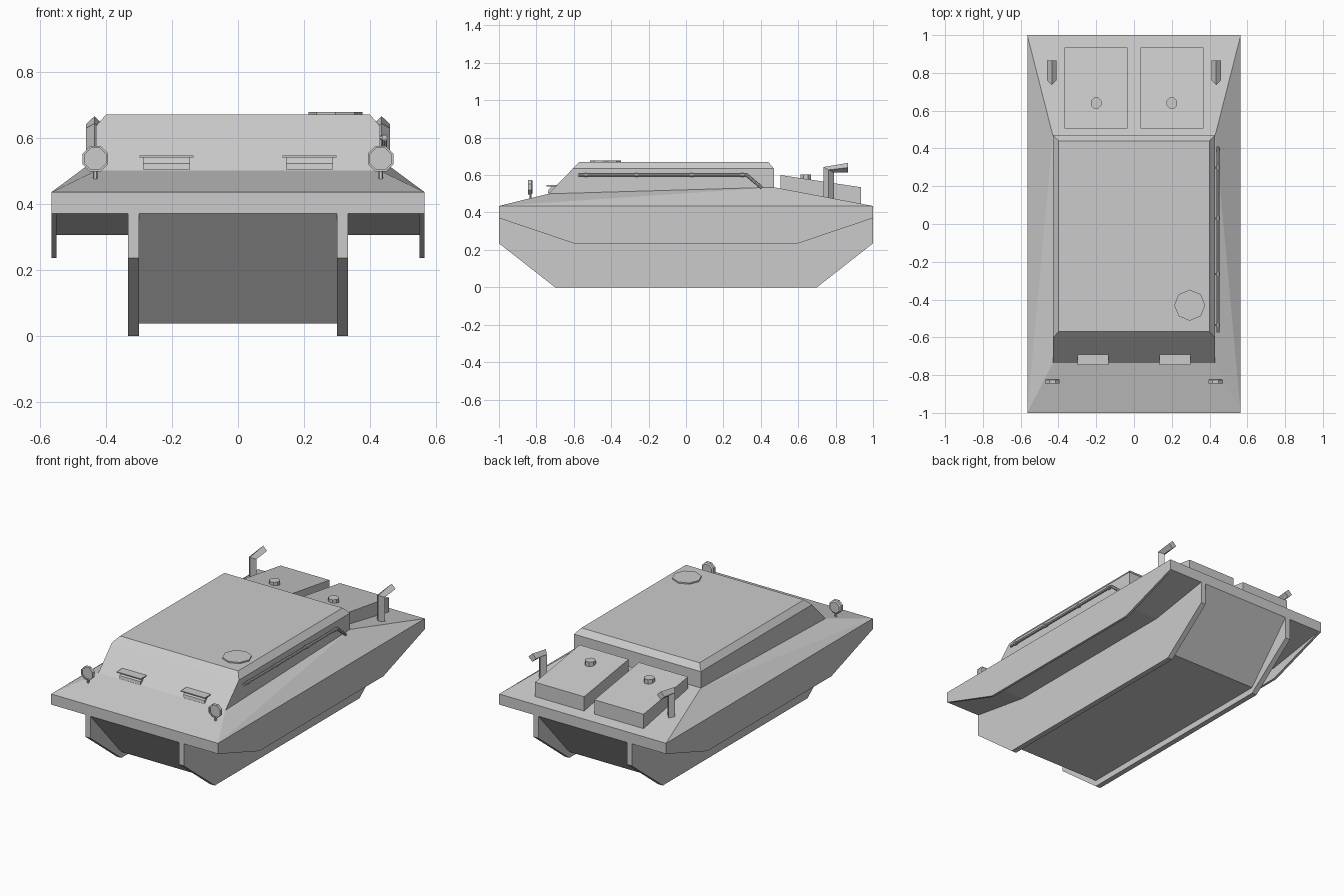
import bpy, bmesh, math
from mathutils import Matrix, Vector

if "Cube" in bpy.data.objects:
    bpy.data.objects.remove(bpy.data.objects["Cube"])


def finish(name, bm):
    bmesh.ops.recalc_face_normals(bm, faces=bm.faces)
    me = bpy.data.meshes.new(name)
    bm.to_mesh(me)
    bm.free()
    ob = bpy.data.objects.new(name, me)
    bpy.context.collection.objects.link(ob)
    return ob


def mirror(ob):
    ob.modifiers.new("mirror", 'MIRROR')
    return ob


def loft(name, rings):
    """Skin a list of equal-sized point rings and cap both ends."""
    bm = bmesh.new()
    vs = [[bm.verts.new(p) for p in r] for r in rings]
    n = len(vs[0])
    for a, b in zip(vs, vs[1:]):
        for i in range(n):
            j = (i + 1) % n
            bm.faces.new((a[i], a[j], b[j], b[i]))
    bm.faces.new(vs[0])
    bm.faces.new(vs[-1])
    return finish(name, bm)


def prism(name, profile, x0, x1):
    """Extrude a side (y, z) profile across x."""
    return loft(name, [[(x, y, z) for y, z in profile] for x in (x0, x1)])


def hull(name, half_points):
    """Convex solid from points given for +x and mirrored to -x."""
    bm = bmesh.new()
    for x, y, z in half_points:
        bm.verts.new((x, y, z))
        bm.verts.new((-x, y, z))
    bmesh.ops.convex_hull(bm, input=bm.verts)
    bmesh.ops.dissolve_limit(bm, angle_limit=0.005, verts=bm.verts, edges=bm.edges)
    return finish(name, bm)


def turned(name, center, axis, profile, sides=8, turn=0.0):
    """Stack of polygon rings, profile = (radius, offset along axis)."""
    rot = Vector((0, 0, 1)).rotation_difference(Vector(axis)).to_matrix()
    c = Vector(center)
    return loft(name, [[c + rot @ Vector((r * math.cos(turn + math.tau * i / sides),
                                          r * math.sin(turn + math.tau * i / sides), h))
                        for i in range(sides)] for r, h in profile])


# Upper hull and cabin
hull("upper_hull", [(.565, -1, .37), (.565, 1, .37), (.565, -1, .435),
                    (.565, 1, .435), (.43, .47, .535)])
hull("cabin", [(.43, -.735, .50), (.43, .47, .50), (.43, -.605, .635),
               (.43, .47, .635), (.40, -.57, .67), (.40, .44, .67)])
# Front glacis plate that meets the cabin foot
hull("glacis", [(.565, -1, .435), (.43, -.735, .50), (.43, .47, .535), (.43, .47, .45)])

# Lower hull, track plates, sponsons and skirts
prism("lower_hull", [(-1, .37), (-.7, .037), (.7, .037), (1, .37)], -.30, .30)
mirror(prism("track_plates", [(-1, .37), (-1, .235), (-.7, 0), (.7, 0), (1, .235), (1, .37)],
             .30, .333))
mirror(prism("sponsons", [(-1, .37), (-.6, .305), (.6, .305), (1, .37)], .333, .55))
mirror(prism("skirts", [(-1, .37), (-.6, .235), (.6, .235), (1, .37)], .55, .565))

# Rear engine boxes with caps
mirror(prism("engine_boxes", [(.505, .50), (.505, .60), (.935, .535), (.935, .43)],
             .035, .367))
mirror(turned("engine_caps", (.2, .64, .56), (0, 0, 1), [(.031, 0), (.031, .043)],
              turn=math.pi / 8))

# Exhausts: diamond tubes bent backwards
X, W = .435, .026


def diamond(outer, inner):
    m = ((outer[0] + inner[0]) / 2, (outer[1] + inner[1]) / 2)
    return [(X, *outer), (X + W, *m), (X, *inner), (X - W, *m)]


mirror(loft("exhausts", [diamond((.735, .46), (.79, .46)),
                         diamond((.735, .643), (.79, .613)),
                         diamond((.865, .665), (.865, .615))]))

# Headlights with recessed lens and stem
mirror(turned("headlights", (.432, -.82, .536), (0, -1, 0),
              [(.034, 0), (.042, .006), (.042, .025), (.035, .025), (.035, .019)],
              turn=math.pi / 8))
mirror(turned("headlight_stems", (.432, -.832, .465), (0, 0, 1), [(.007, 0), (.007, .04)], 6))

# Vision slits with visors
mirror(prism("vision_visors", [(-.747, .540), (-.747, .546), (-.68, .546), (-.68, .540)],
             .135, .299))
mirror(prism("vision_blocks", [(-.738, .503), (-.735, .521), (-.716, .540), (-.68, .540),
                               (-.68, .503)], .145, .288))

# Roof hatch
turned("roof_hatch", (.295, -.43, .665), (0, 0, 1), [(.082, 0), (.082, .013)])

# Side rail with collars and pegs
rail = [(-.575, .60), (.325, .60), (.405, .532)]
R = .008
rings = []
for (y, z), d in zip(rail, [(0, 1), (.35, 1.0), (.65, .76)]):
    rings.append([(.444 + R * math.cos(a), y + R * d[0] * math.sin(a), z + R * d[1] * math.sin(a))
                  for a in [math.tau * i / 8 for i in range(8)]])
loft("side_rail", rings)
for y in (-.535, -.265, .03, .30):
    turned("rail_collar", (.444, y - .009, .60), (0, 1, 0), [(.011, 0), (.011, .018)])
    turned("rail_peg", (.425, y, .60), (1, 0, 0), [(.006, 0), (.006, .02)], 6)
